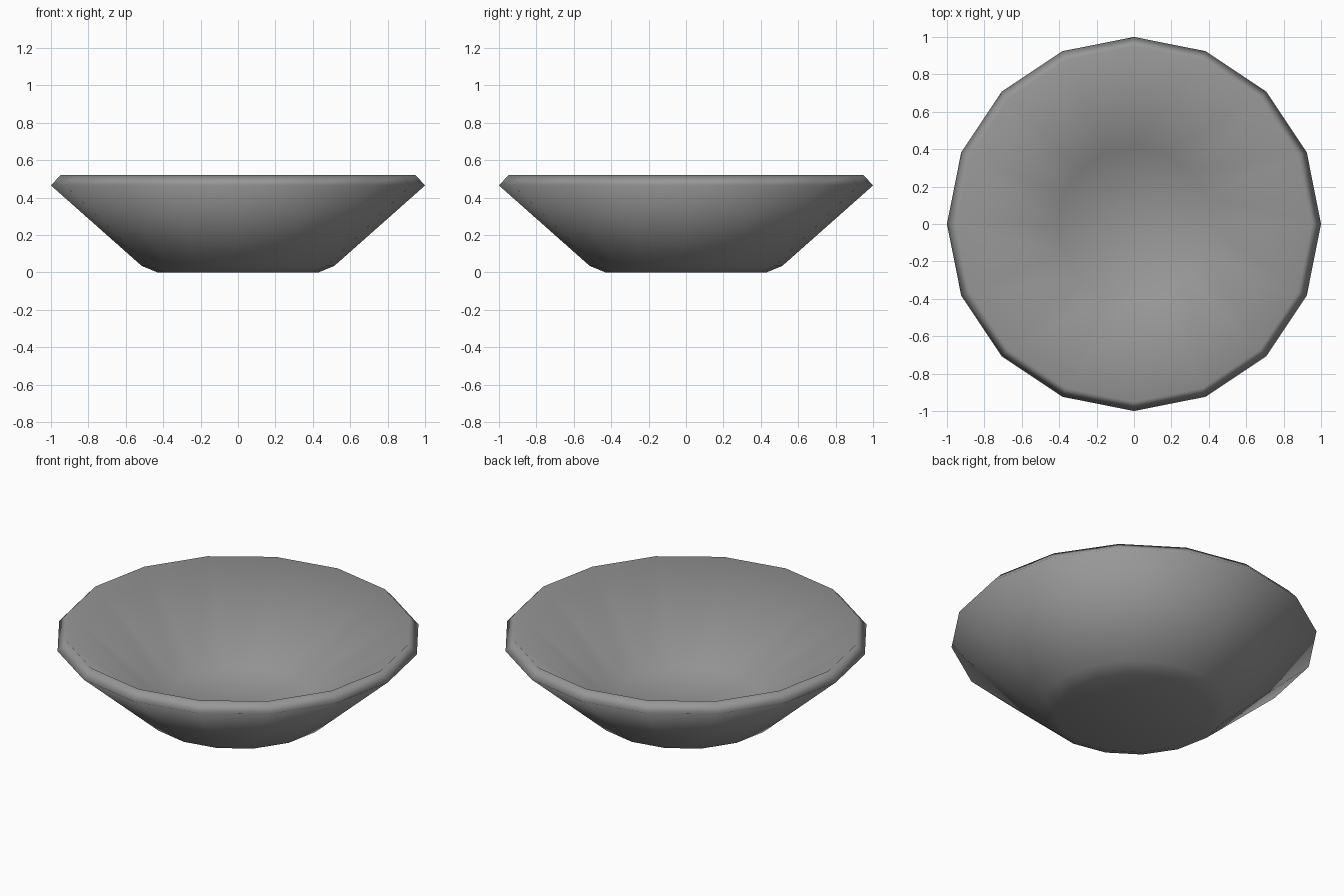
import bpy, bmesh, math

if "Cube" in bpy.data.objects:
    bpy.data.objects.remove(bpy.data.objects["Cube"])

SIDES = 16
# (radius, height) from the underside, over the rim, down to the inner floor
PROFILE = [(0.43, 0.0), (0.515, 0.035), (1.0, 0.465), (0.95, 0.52), (0.41, 0.10)]

bm = bmesh.new()


def ring(radius, z):
    return [bm.verts.new((radius * math.cos(math.tau * i / SIDES),
                          radius * math.sin(math.tau * i / SIDES), z))
            for i in range(SIDES)]


# Walls and rim
rings = [ring(r, z) for r, z in PROFILE]
for a, b in zip(rings, rings[1:]):
    for i in range(SIDES):
        j = (i + 1) % SIDES
        bm.faces.new((a[i], a[j], b[j], b[i]))

# Underside and inner floor
bm.faces.new(rings[0][::-1])
bm.faces.new(rings[-1])
bmesh.ops.recalc_face_normals(bm, faces=bm.faces[:])
for f in bm.faces:
    f.smooth = True

mesh = bpy.data.meshes.new("bowl")
bm.to_mesh(mesh)
bm.free()
bowl = bpy.data.objects.new("bowl", mesh)
bpy.context.collection.objects.link(bowl)

# Dark grey glaze
glaze = bpy.data.materials.new("dark_grey")
glaze.diffuse_color = (0.31, 0.31, 0.31, 1)
glaze.use_nodes = True
glaze.node_tree.nodes["Principled BSDF"].inputs["Base Color"].default_value = glaze.diffuse_color
mesh.materials.append(glaze)
